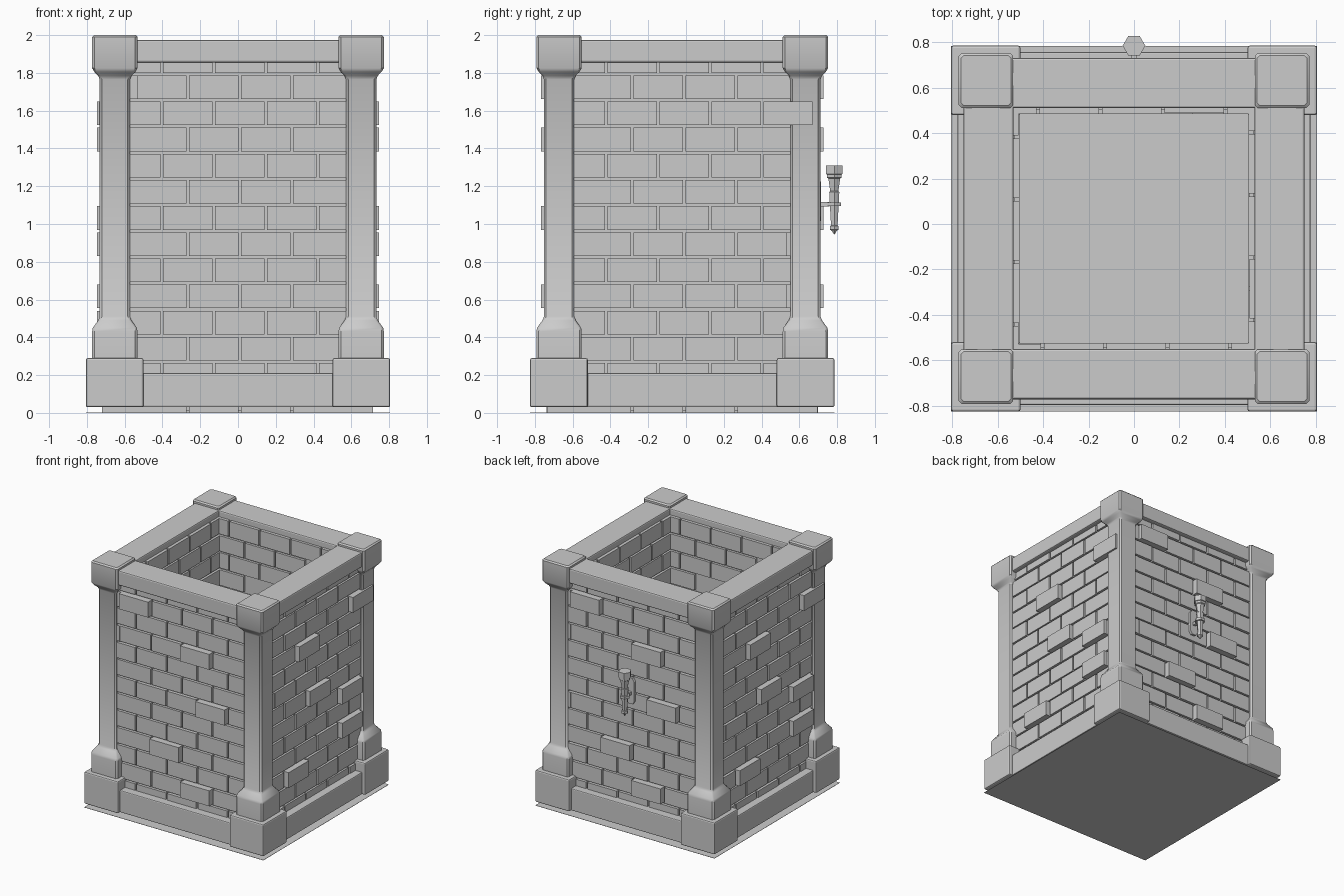
import bpy, bmesh, math, random
from mathutils import Matrix

if "Cube" in bpy.data.objects:
    bpy.data.objects.remove(bpy.data.objects["Cube"])

random.seed(4)
CY = -0.02  # tower centre in y (the torch sticks out at the back)


def finish(bm, name, bevel=0.0, smooth=False):
    bmesh.ops.recalc_face_normals(bm, faces=bm.faces)
    me = bpy.data.meshes.new(name)
    bm.to_mesh(me)
    bm.free()
    ob = bpy.data.objects.new(name, me)
    bpy.context.collection.objects.link(ob)
    if bevel:
        m = ob.modifiers.new("bevel", 'BEVEL')
        m.width = bevel
        m.segments = 2
        m.limit_method = 'ANGLE'
    if smooth:
        bpy.context.view_layer.objects.active = ob
        ob.select_set(True)
        bpy.ops.object.shade_smooth_by_angle(angle=math.radians(35))
        ob.select_set(False)
    return ob


def box(bm, lo, hi, rot=0.0):
    """Axis-aligned box, turned about the tower axis by rot."""
    mid = [(a + b) / 2 for a, b in zip(lo, hi)]
    size = [b - a for a, b in zip(lo, hi)]
    mat = (Matrix.Translation((0, CY, 0)) @ Matrix.Rotation(rot, 4, 'Z')
           @ Matrix.Translation(mid) @ Matrix.Diagonal((*size, 1)))
    bmesh.ops.create_cube(bm, size=1, matrix=mat)


def loft(bm, rings):
    """Skin a stack of vertex rings and cap the ends."""
    rows = [[bm.verts.new(p) for p in r] for r in rings]
    n = len(rows[0])
    for a, b in zip(rows, rows[1:]):
        for i in range(n):
            bm.faces.new((a[i], a[(i + 1) % n], b[(i + 1) % n], b[i]))
    bm.faces.new(rows[0][::-1])
    bm.faces.new(rows[-1])


def chamfered_square(cx, cy, h, z, c=0.012):
    k = h - c
    pts = [(h, -k), (h, k), (k, h), (-k, h), (-h, k), (-h, -k), (-k, -h), (k, -h)]
    return [(cx + x, cy + y, z) for x, y in pts]


def hexagon(cx, cy, r, z):
    return [(cx + r * math.cos(i * math.pi / 3), cy + r * math.sin(i * math.pi / 3), z)
            for i in range(6)]


# floor slab
bm = bmesh.new()
box(bm, (-0.805, -0.805, 0), (0.805, 0.805, 0.002))
finish(bm, "floor")

# brick walls: staggered through-bricks, some pushed outwards (row, centre)
PITCH, ROW, GAP = 0.275, 0.1385, 0.013
push_front = [(12, -0.40), (10, 0.145), (7, 0.28), (4, -0.13), (2, 0.145)]
push_side = [(11, 0.52), (10, -0.14), (7, 0.0), (6, 0.41), (4, 0.41), (3, -0.28)]
names = ["front", "right", "back", "left"]
for w in range(4):
    rot = w * math.pi / 2
    pushed = push_side if w % 2 else push_front
    bm = bmesh.new()
    for r in range(14):
        z0 = max(r * ROW, 0.003)
        start = 0.01 - 4 * PITCH + (PITCH / 2 if r % 2 else 0)
        for c in range(8):
            a = max(start + c * PITCH + GAP / 2, -0.715)
            b = min(start + (c + 1) * PITCH - GAP / 2, 0.715)
            if b - a < 0.02:
                continue
            mid = start + (c + 0.5) * PITCH
            out = random.choice([0, 0, 0, 0.004])
            if any(r == pr and abs(mid - pc) < PITCH / 2 for pr, pc in pushed):
                out = 0.032
            box(bm, (a, -0.715 - out, z0), (b, -0.505 - out, r * ROW + 0.125), rot)
    finish(bm, names[w] + "_bricks")
    # recessed mortar core
    bm = bmesh.new()
    box(bm, (-0.69, -0.692, 0.01), (0.69, -0.525, 1.88), rot)
    finish(bm, names[w] + "_mortar")
    # plinth and top beams
    bm = bmesh.new()
    box(bm, (-0.6, -0.778, 0.03), (0.6, -0.52, 0.21), rot)
    finish(bm, names[w] + "_plinth_beam", 0.008)
    bm = bmesh.new()
    box(bm, (-0.6, -0.752, 1.855), (0.6, -0.53, 1.975), rot)
    finish(bm, names[w] + "_top_beam", 0.01)

# corner pillars: base block, flared shaft and cap
profile = [(0.28, 0.12), (0.43, 0.12), (0.45, 0.117), (0.49, 0.088), (0.51, 0.08),
           (1.765, 0.08), (1.785, 0.088), (1.805, 0.108), (1.825, 0.12),
           (1.99, 0.12), (2.0, 0.11)]
for sx, side in ((-1, "left"), (1, "right")):
    for sy, end in ((-1, "front"), (1, "back")):
        px, py = sx * 0.652, CY + sy * 0.652
        bm = bmesh.new()
        loft(bm, [chamfered_square(px, py, h, z) for z, h in profile])
        finish(bm, f"{end}_{side}_pillar", smooth=True)
        bm = bmesh.new()
        bx, by = sx * 0.653, sy * 0.653
        box(bm, (bx - 0.153, by - 0.153, 0.03), (bx + 0.153, by + 0.153, 0.29))
        finish(bm, f"{end}_{side}_pillar_base", 0.01)

# wall torch on the back
TY = 0.785
torch = [(0.945, 0.002), (0.965, 0.016), (0.97, 0.026), (0.99, 0.026), (0.992, 0.02),
         (1.09, 0.026), (1.17, 0.031), (1.175, 0.025), (1.24, 0.036), (1.245, 0.044),
         (1.262, 0.044), (1.264, 0.05), (1.31, 0.05)]
bm = bmesh.new()
loft(bm, [hexagon(0, TY, r, z) for z, r in torch])
finish(bm, "torch")

# torch holder: ring, arm and chamfered wall plate
bm = bmesh.new()
loft(bm, [hexagon(0, TY, 0.04, z) for z in (1.095, 1.115)])
box(bm, (-0.012, 0.72, 1.093), (0.012, 0.78, 1.117))
outline = [(0.035, 1.04), (0.035, 1.2), (0.018, 1.225), (-0.018, 1.225),
           (-0.035, 1.2), (-0.035, 1.04), (-0.018, 1.015), (0.018, 1.015)]
loft(bm, [[(x, y, z) for x, z in outline] for y in (0.68, 0.715)])
finish(bm, "torch_holder")
